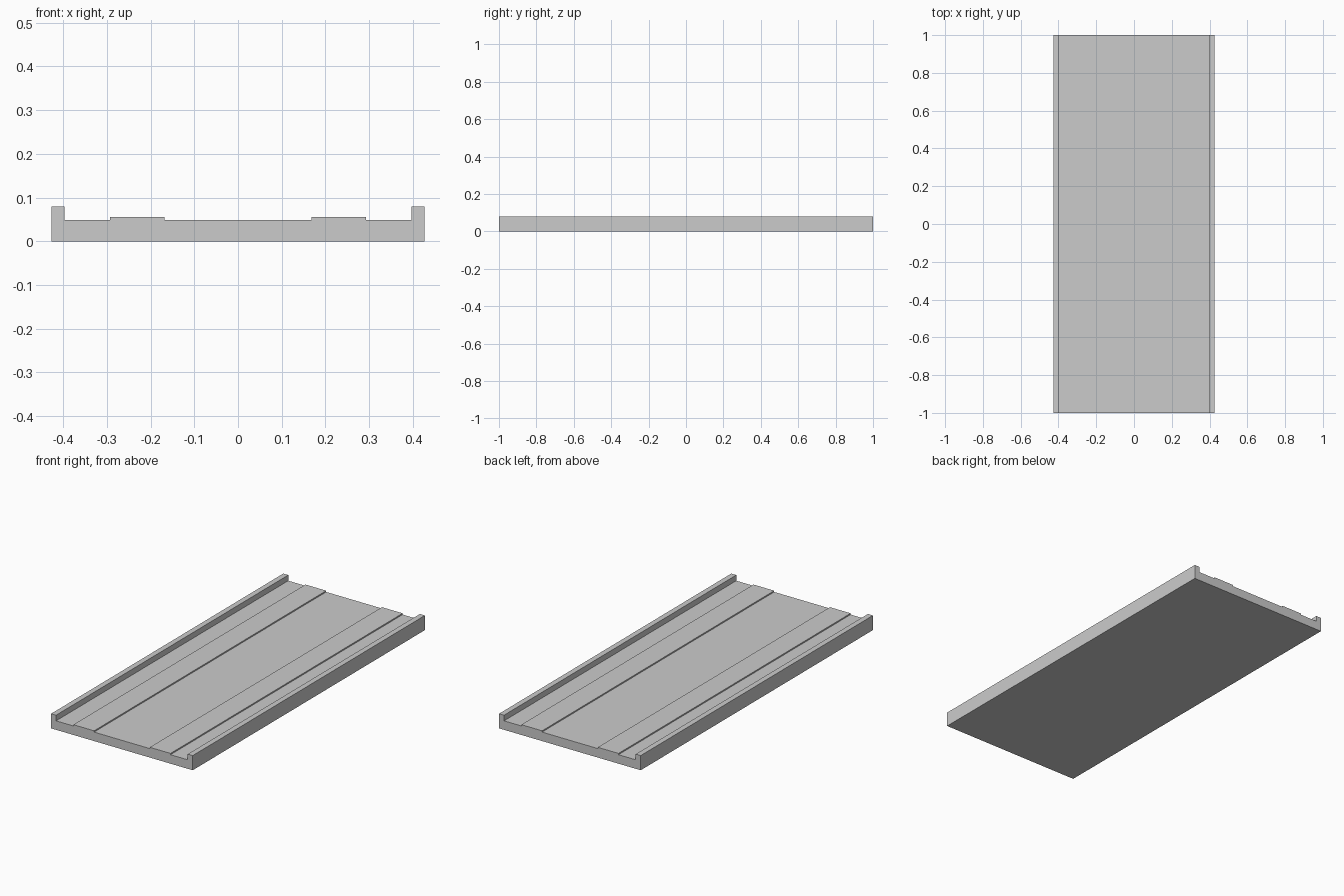
import bpy
import bmesh

if "Cube" in bpy.data.objects:
    bpy.data.objects.remove(bpy.data.objects["Cube"])

LENGTH = 2.0
# Right half of the cross-section (x, z), from the middle of the deck out to the edge
HALF = [(0.168, 0.049), (0.168, 0.056),   # inner step of the raised tread strip
        (0.293, 0.056), (0.293, 0.049),   # outer step of the strip
        (0.397, 0.049), (0.397, 0.080),   # inside of the side curb
        (0.427, 0.080), (0.427, 0.0)]     # outside of the curb


def extrude_profile(name, points, length):
    """Closed x-z profile extruded along y, centred on y = 0."""
    bm = bmesh.new()
    face = bm.faces.new([bm.verts.new((x, -length / 2, z)) for x, z in points])
    result = bmesh.ops.extrude_face_region(bm, geom=[face], use_keep_orig=True)
    verts = [g for g in result["geom"] if isinstance(g, bmesh.types.BMVert)]
    bmesh.ops.translate(bm, verts=verts, vec=(0, length, 0))
    bmesh.ops.recalc_face_normals(bm, faces=bm.faces)
    mesh = bpy.data.meshes.new(name)
    bm.to_mesh(mesh)
    bm.free()
    obj = bpy.data.objects.new(name, mesh)
    bpy.context.collection.objects.link(obj)
    return obj


# Deck slab with two raised strips and two side curbs, mirrored across x
mirrored = [(-x, z) for x, z in reversed(HALF)]
extrude_profile("track_deck", HALF + mirrored, LENGTH)
